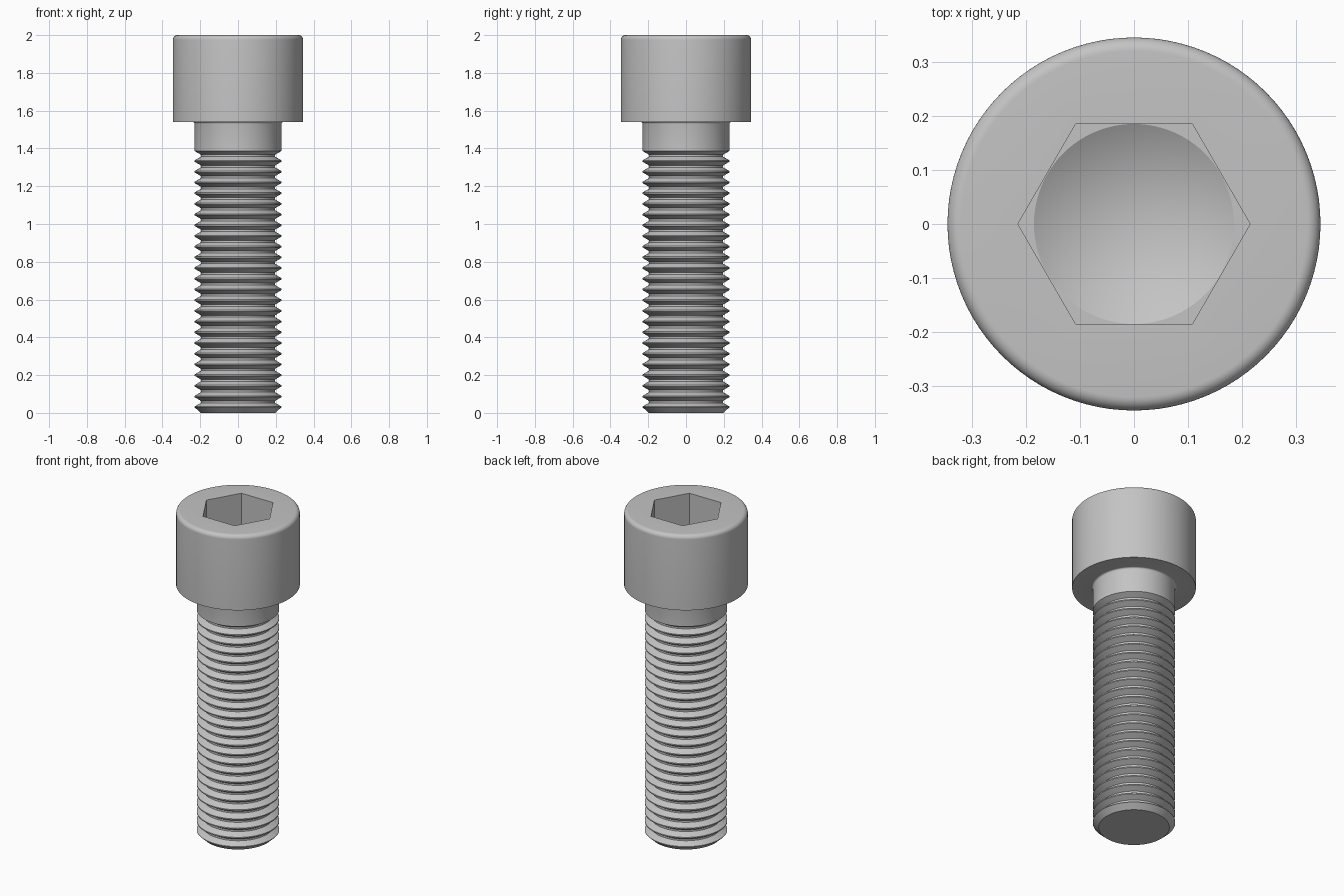
import bpy, bmesh, math

if "Cube" in bpy.data.objects:
    bpy.data.objects.remove(bpy.data.objects["Cube"])

SEG = 96            # divisible by 6, so socket corners land on vertices
R, HEAD_R = 0.23, 0.345
ROOT_R = 0.196
HEAD_Z, TOP = 1.54, 2.0
FLAT = 0.186        # half the width across the socket flats

steel = bpy.data.materials.new("steel_grey")
steel.diffuse_color = (0.55, 0.55, 0.55, 1)
steel.use_nodes = True
steel.node_tree.nodes["Principled BSDF"].inputs["Base Color"].default_value = steel.diffuse_color


def arc(cx, cz, r, a0, a1, n):
    """Points (radius, z) along an arc, angles in degrees."""
    angles = [math.radians(a0 + (a1 - a0) * i / n) for i in range(n + 1)]
    return [(cx + r * math.cos(a), cz + r * math.sin(a)) for a in angles]


def lathe(name, profile):
    """Revolve (radius, z[, 'hex']) points; 'hex' rings take a hexagon outline."""
    bm = bmesh.new()
    rings = []
    for r, z, *kind in profile:
        if r == 0:
            rings.append([bm.verts.new((0, 0, z))] * SEG)
            continue
        ring = []
        for i in range(SEG):
            a = 2 * math.pi * i / SEG
            k = math.radians(360 * (i % (SEG // 6)) / SEG - 30)
            q = r / math.cos(k) if kind else r
            ring.append(bm.verts.new((q * math.cos(a), q * math.sin(a), z)))
        rings.append(ring)
    for lo, hi in zip(rings, rings[1:]):
        for i in range(SEG):
            j = (i + 1) % SEG
            bm.faces.new(list(dict.fromkeys((lo[i], lo[j], hi[j], hi[i]))))
    bmesh.ops.recalc_face_normals(bm, faces=bm.faces)
    me = bpy.data.meshes.new(name)
    bm.to_mesh(me)
    bm.free()
    me.materials.append(steel)
    ob = bpy.data.objects.new(name, me)
    bpy.context.collection.objects.link(ob)
    bpy.context.view_layer.objects.active = ob
    ob.select_set(True)
    bpy.ops.object.shade_smooth_by_angle(angle=math.radians(28))
    ob.select_set(False)
    return ob


# chamfered tip
profile = [(0, 0), (0.197, 0), (R, 0.03)]

# thread: 24 ring grooves with narrow flat crests and roots
TURNS, Z0, Z1 = 24, 0.03, 1.39
pitch = (Z1 - Z0) / TURNS
for t in range(TURNS):
    z = Z0 + t * pitch
    profile += [(R, z + 0.06 * pitch), (ROOT_R, z + 0.41 * pitch),
                (ROOT_R, z + 0.59 * pitch), (R, z + 0.94 * pitch)]

# plain shank with a small fillet under the head
profile += arc(R + 0.01, HEAD_Z - 0.01, 0.01, 180, 90, 4)

# head with rounded top edge
profile += [(HEAD_R, HEAD_Z)]
profile += arc(HEAD_R - 0.025, TOP - 0.025, 0.025, 0, 90, 8)

# hexagonal socket with drilled conical floor
profile += [(FLAT, TOP, 'hex'), (FLAT, TOP - 0.23, 'hex'),
            (FLAT - 0.001, TOP - 0.23), (0, TOP - 0.337)]

lathe("socket_head_screw", profile)
